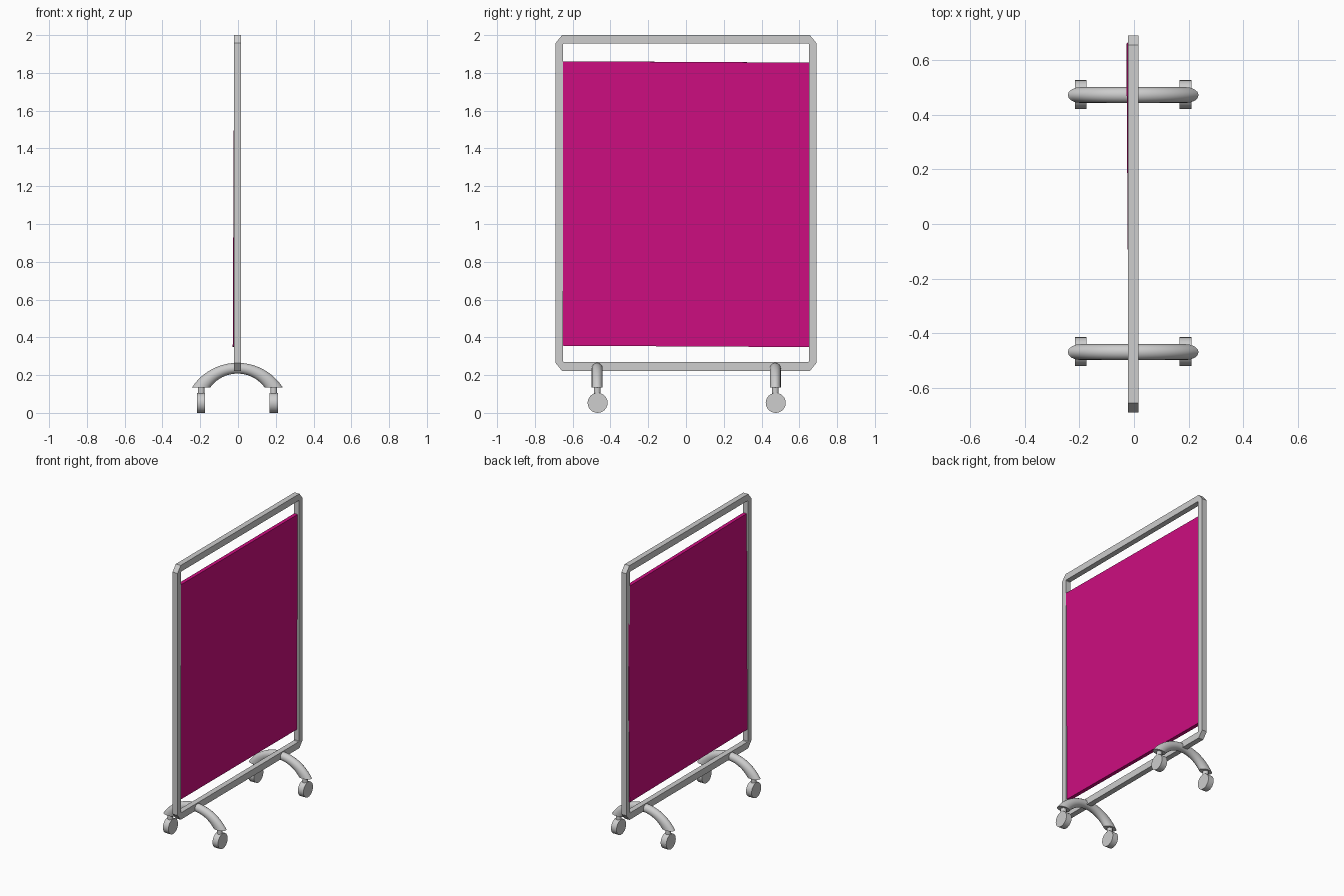
import bpy, bmesh, math

if "Cube" in bpy.data.objects:
    bpy.data.objects.remove(bpy.data.objects["Cube"])

CX = -0.003          # shared x centre of frame and feet


def material(name, rgb):
    m = bpy.data.materials.new(name)
    m.diffuse_color = (*rgb, 1)
    m.use_nodes = True
    m.node_tree.nodes["Principled BSDF"].inputs["Base Color"].default_value = m.diffuse_color
    return m


GREY = material("light grey metal", (0.61, 0.61, 0.61))
PINK = material("magenta fabric", (0.61, 0.004, 0.215))


def make(name, bm, mat, smooth=False):
    bmesh.ops.recalc_face_normals(bm, faces=bm.faces[:])
    me = bpy.data.meshes.new(name)
    bm.to_mesh(me)
    bm.free()
    me.materials.append(mat)
    ob = bpy.data.objects.new(name, me)
    bpy.context.collection.objects.link(ob)
    if smooth:
        bpy.ops.object.select_all(action='DESELECT')
        ob.select_set(True)
        bpy.context.view_layer.objects.active = ob
        bpy.ops.object.shade_smooth_by_angle(angle=math.radians(40))
    return ob


def chamfered_rect(hw, z0, z1, c, cz):
    return [(-hw + c, z0), (hw - c, z0), (hw, z0 + cz), (hw, z1 - cz),
            (hw - c, z1), (-hw + c, z1), (-hw, z1 - cz), (-hw, z0 + cz)]


# Frame: chamfered outer loop, nearly square inner loop
bm = bmesh.new()
outer = chamfered_rect(0.691, 0.222, 2.0, 0.035, 0.043)
inner = chamfered_rect(0.652, 0.269, 1.955, 0.004, 0.004)
loops = [[bm.verts.new((x, y, z)) for y, z in pts]
         for x, pts in ((CX - 0.019, outer), (CX + 0.019, outer),
                        (CX + 0.019, inner), (CX - 0.019, inner))]
for k in range(4):
    a, b = loops[k], loops[(k + 1) % 4]
    for i in range(8):
        j = (i + 1) % 8
        bm.faces.new((a[i], a[j], b[j], b[i]))
make("frame", bm, GREY)

# Panel: thin board hung very slightly askew
bm = bmesh.new()
bmesh.ops.create_cube(bm, size=1)
bmesh.ops.scale(bm, vec=(0.026, 1.33, 1.506), verts=bm.verts[:])
panel = make("fabric_panel", bm, PINK)
panel.location = (-0.007, 0, 1.105)
panel.rotation_euler = (-0.0054, 0.0047, 0.0065)


def arched_foot(name, y):
    """Arch whose rings span between an inner and an outer arc."""
    bm = bmesh.new()
    rings, steps, sides = [], 24, 16
    for s in range(steps + 1):
        t = 2 * s / steps - 1
        ao, ai = t * 0.993, t * 0.952
        ox, oz = 0.2865 * math.sin(ao), 0.265 - 0.2865 * (1 - math.cos(ao))
        ix, iz = 0.178 * math.sin(ai), 0.208 - 0.178 * (1 - math.cos(ai))
        ring = []
        for k in range(sides):
            a = 2 * math.pi * k / sides
            f = (1 + math.cos(a)) / 2
            ring.append(bm.verts.new((CX + ix + (ox - ix) * f,
                                      y + 0.029 * math.sin(a),
                                      iz + (oz - iz) * f)))
        rings.append(ring)
    for a, b in zip(rings, rings[1:]):
        for k in range(sides):
            j = (k + 1) % sides
            bm.faces.new((a[k], a[j], b[j], b[k]))
    bm.faces.new(rings[0])
    bm.faces.new(rings[-1])
    make(name, bm, GREY, True)


def cylinder(name, loc, r, depth, along_x=False):
    bm = bmesh.new()
    bmesh.ops.create_cone(bm, cap_ends=True, segments=24, radius1=r,
                          radius2=r, depth=depth)
    ob = make(name, bm, GREY, True)
    ob.location = loc
    if along_x:
        ob.rotation_euler = (0, math.pi / 2, 0)


# Feet with casters at both ends
for side, y in (("left", -0.47), ("right", 0.473)):
    arched_foot("foot_" + side, y)
    for end, sx in (("back", -1), ("front", 1)):
        x = CX + sx * 0.192
        cylinder(f"caster_stem_{side}_{end}", (x, y, 0.114), 0.018, 0.06)
        cylinder(f"caster_wheel_{side}_{end}", (x, y + 0.002, 0.053),
                 0.053, 0.043, True)
